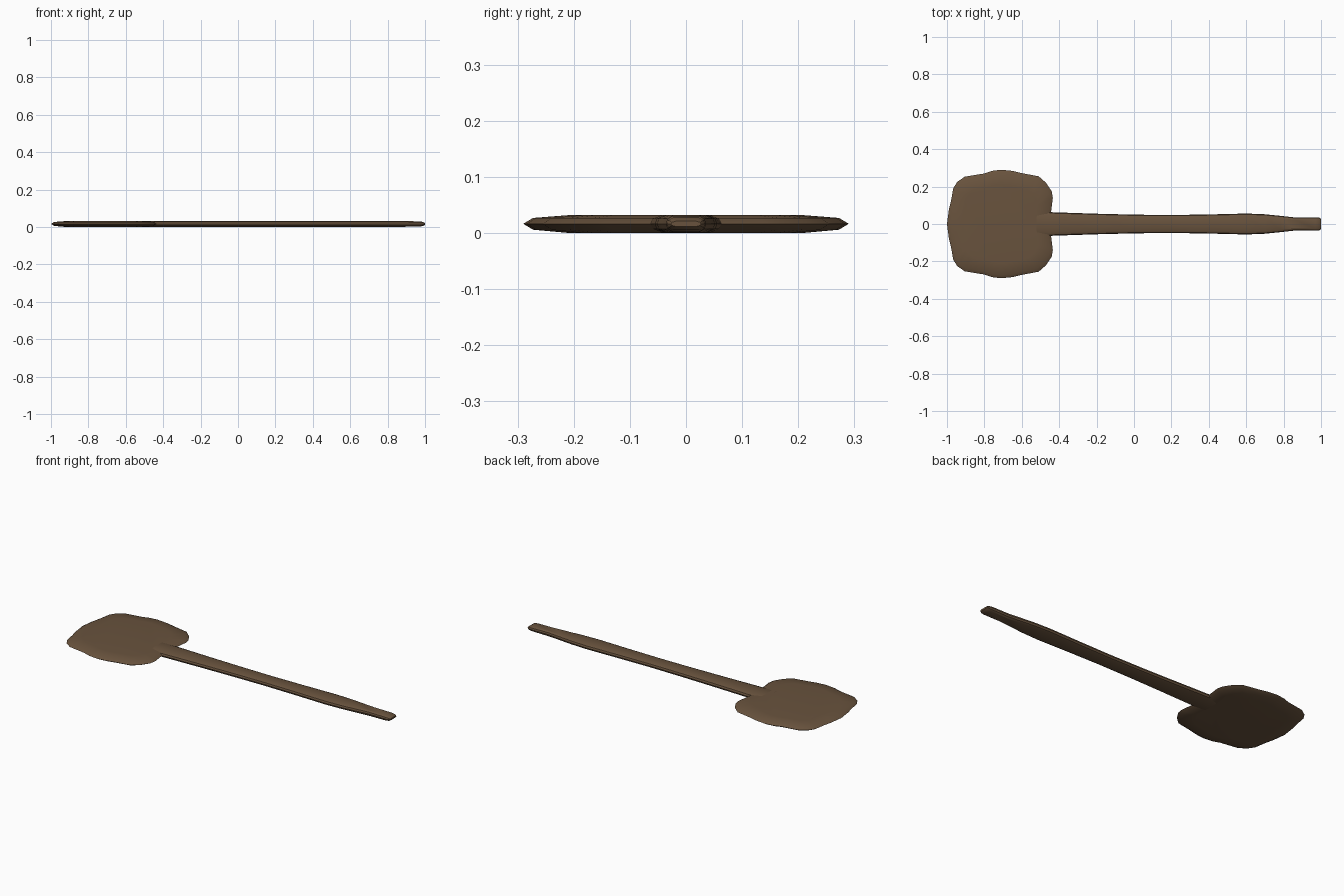
import bpy, bmesh, math

if "Cube" in bpy.data.objects:
    bpy.data.objects.remove(bpy.data.objects["Cube"])

wood = bpy.data.materials.new("dark_brown_wood")
wood.diffuse_color = (0.14, 0.086, 0.047, 1)
wood.use_nodes = True
wood.node_tree.nodes["Principled BSDF"].inputs["Base Color"].default_value = wood.diffuse_color
MID = 0.0163


def loft(name, rings):
    """Skin equal-length closed rings of points and cap both ends."""
    bm = bmesh.new()
    loops = [[bm.verts.new(p) for p in ring] for ring in rings]
    n = len(loops[0])
    for a, b in zip(loops, loops[1:]):
        for i in range(n):
            j = (i + 1) % n
            bm.faces.new((a[i], a[j], b[j], b[i]))
    bm.faces.new(loops[0])
    bm.faces.new(loops[-1])
    bmesh.ops.recalc_face_normals(bm, faces=bm.faces)
    mesh = bpy.data.meshes.new(name)
    bm.to_mesh(mesh)
    bm.free()
    mesh.materials.append(wood)
    ob = bpy.data.objects.new(name, mesh)
    bpy.context.collection.objects.link(ob)
    bpy.ops.object.select_all(action='DESELECT')
    ob.select_set(True)
    bpy.context.view_layer.objects.active = ob
    bpy.ops.object.shade_smooth_by_angle(angle=math.radians(30))
    return ob


# Paddle head: half outline mirrored in y, thinning to a pointed rim
half = [(-1, 0), (-0.99, 0.075), (-0.977, 0.13), (-0.967, 0.19), (-0.945, 0.225),
        (-0.905, 0.253), (-0.80, 0.27), (-0.76, 0.284), (-0.71, 0.29),
        (-0.65, 0.284), (-0.60, 0.272), (-0.51, 0.255), (-0.47, 0.22),
        (-0.44, 0.175), (-0.434, 0.14), (-0.444, 0.06), (-0.446, 0)]
outline = half + [(x, -y) for x, y in half[-2:0:-1]]
CX = -0.715
layers = [(0.72, -0.0163), (0.94, -0.0105), (1, 0), (0.94, 0.0105), (0.72, 0.0155)]
loft("paddle_head", [[(CX + (x - CX) * s, y * s, MID + z) for x, y in outline]
                     for s, z in layers])

# Handle: bevelled section swept along x with a swelling grip and rounded end
stations = [(-0.56, 0.066, 1), (-0.44, 0.063, 1), (-0.2, 0.055, 1), (0, 0.050, 1),
            (0.2, 0.048, 1), (0.4, 0.051, 1), (0.6, 0.056, 1), (0.7, 0.052, 1),
            (0.78, 0.044, 1), (0.86, 0.035, 1), (0.97, 0.036, 0.9),
            (0.99, 0.034, 0.7), (1, 0.027, 0.3)]
section = [(1, 0), (0.92, 0.0095), (0.68, 0.0155), (-0.68, 0.0155), (-0.92, 0.0095),
           (-1, 0), (-0.92, -0.0095), (-0.68, -0.0155), (0.68, -0.0155), (0.92, -0.0095)]
loft("paddle_handle", [[(x, w * u, MID + z * k) for u, z in section]
                       for x, w, k in stations])
